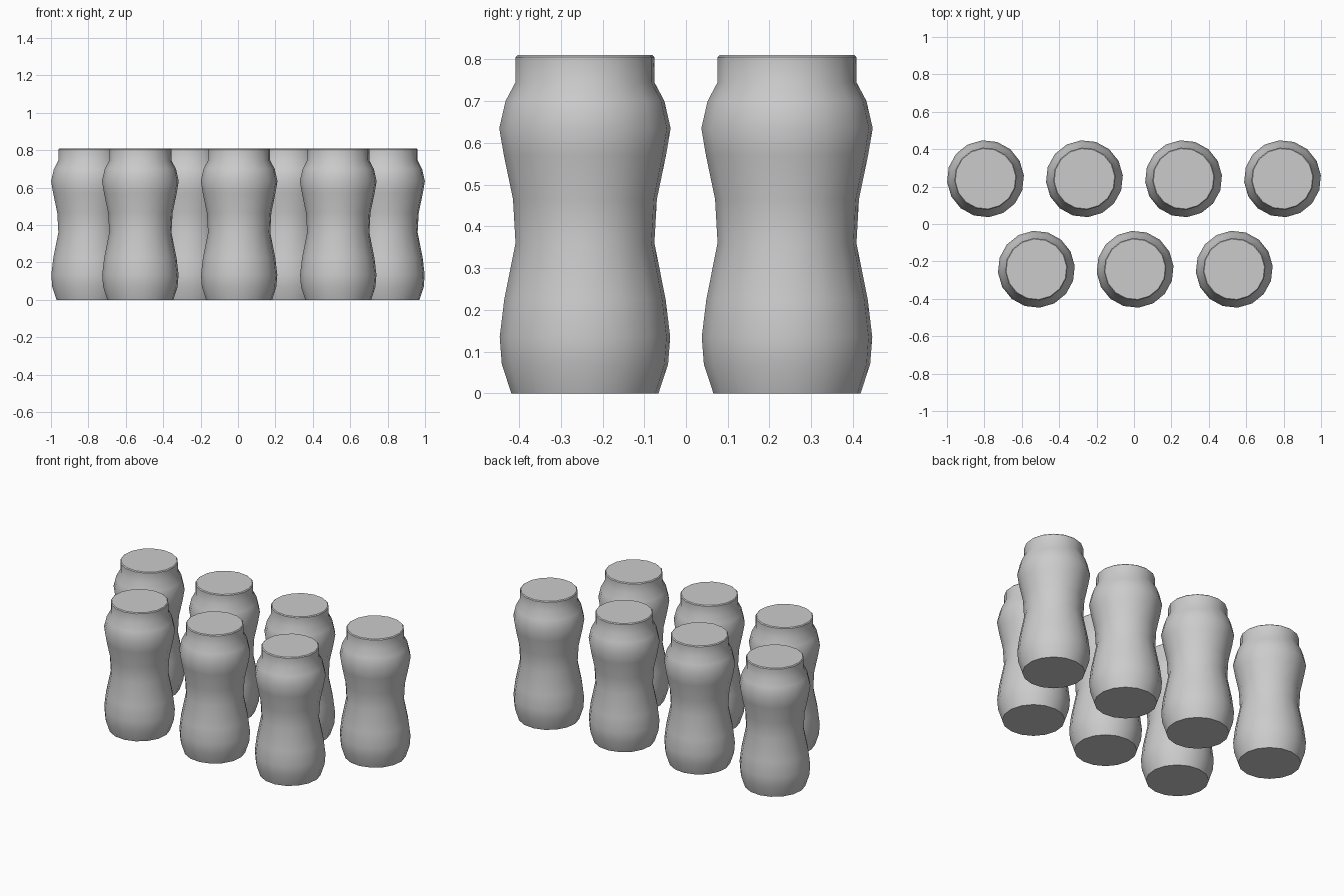
import bpy, bmesh, math

cube = bpy.data.objects.get("Cube")
if cube:
    bpy.data.objects.remove(cube, do_unlink=True)

grey = bpy.data.materials.new("plain grey")
grey.use_nodes = True
colour = (0.6, 0.6, 0.6, 1)
grey.diffuse_color = colour
grey.node_tree.nodes["Principled BSDF"].inputs["Base Color"].default_value = colour

# Bottle outline from base to cap: radius, height
PROFILE = [(0.177, 0), (0.2, 0.07), (0.205, 0.135), (0.194, 0.225),
           (0.167, 0.36), (0.173, 0.465), (0.195, 0.57), (0.206, 0.635),
           (0.191, 0.7), (0.167, 0.745), (0.167, 0.805), (0.162, 0.81)]
SIDES = 16
TURN = math.radians(5)


def bottle_mesh():
    bm = bmesh.new()
    rings = []
    for r, z in PROFILE:
        angles = [TURN + math.tau * i / SIDES for i in range(SIDES)]
        rings.append([bm.verts.new((r * math.cos(a), r * math.sin(a), z)) for a in angles])
    for low, high in zip(rings, rings[1:]):
        for i in range(SIDES):
            j = (i + 1) % SIDES
            bm.faces.new((low[i], low[j], high[j], high[i]))
    bm.faces.new(rings[0][::-1])
    bm.faces.new(rings[-1])
    mesh = bpy.data.meshes.new("bottle")
    bm.to_mesh(mesh)
    bm.free()
    mesh.materials.append(grey)
    return mesh


# Four bottles behind, three in front
mesh = bottle_mesh()
bottles = []
for row, y, xs in (("back", 0.242, (-0.794, -0.265, 0.265, 0.794)),
                   ("front", -0.242, (-0.522, 0.006, 0.536))):
    for n, x in enumerate(xs, 1):
        bottle = bpy.data.objects.new(f"{row}_bottle_{n}", mesh)
        bottle.location = (x, y, 0)
        bpy.context.collection.objects.link(bottle)
        bottles.append(bottle)

# Smooth sides with crisp rim and base
bpy.ops.object.select_all(action="DESELECT")
bottles[0].select_set(True)
bpy.context.view_layer.objects.active = bottles[0]
bpy.ops.object.shade_smooth_by_angle(angle=math.radians(40))
